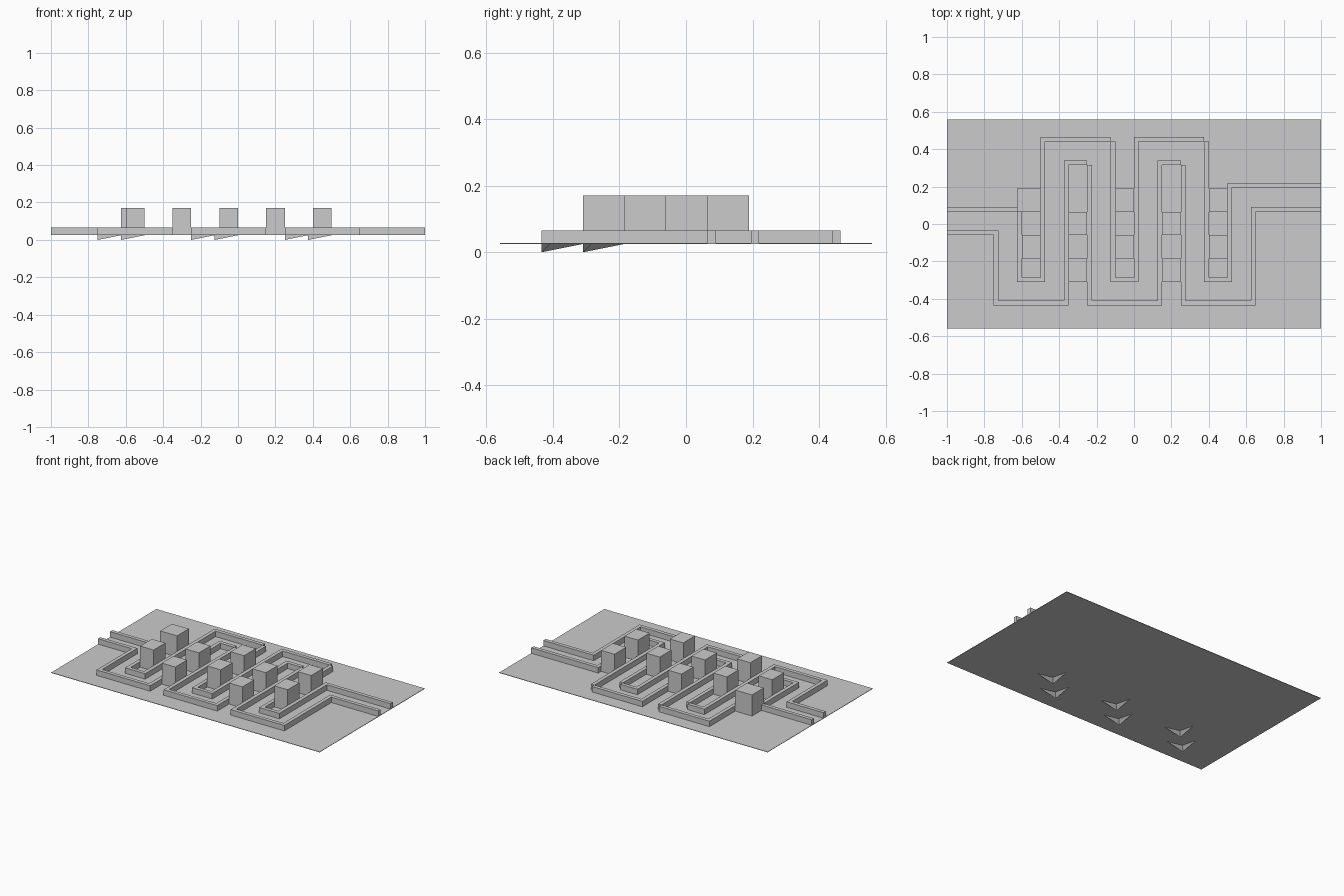
import bpy
import bmesh
from mathutils import Vector

if "Cube" in bpy.data.objects:
    bpy.data.objects.remove(bpy.data.objects["Cube"])

PLATE_LOW, PLATE_TOP = 0.025, 0.028
WALL_TOP, BLOCK_TOP = 0.065, 0.17
HALF = 0.0125          # half the wall thickness


def add_mesh(name, verts, faces):
    mesh = bpy.data.meshes.new(name)
    bm = bmesh.new()
    bv = [bm.verts.new(v) for v in verts]
    for f in faces:
        bm.faces.new([bv[i] for i in f])
    bmesh.ops.recalc_face_normals(bm, faces=bm.faces)
    bm.to_mesh(mesh)
    bm.free()
    obj = bpy.data.objects.new(name, mesh)
    bpy.context.collection.objects.link(obj)
    return obj


def prism(name, outline, z0, z1):
    n = len(outline)
    verts = [(x, y, z) for z in (z0, z1) for x, y in outline]
    faces = [tuple(range(n)), tuple(range(n, 2 * n))]
    faces += [(i, (i + 1) % n, n + (i + 1) % n, n + i) for i in range(n)]
    return add_mesh(name, verts, faces)


def box(name, x0, x1, y0, y1, z0, z1):
    return prism(name, [(x0, y0), (x1, y0), (x1, y1), (x0, y1)], z0, z1)


def wall(name, path):
    """Right-angled wall of constant thickness along a centre line."""
    pts = [Vector(p) for p in path]
    dirs = [(b - a).normalized() for a, b in zip(pts, pts[1:])]
    normals = [Vector((-d.y, d.x)) for d in dirs]
    offs = [normals[0]] + [a + b for a, b in zip(normals, normals[1:])] + [normals[-1]]
    left = [p + o * HALF for p, o in zip(pts, offs)]
    right = [p - o * HALF for p, o in zip(pts, offs)]
    return prism(name, left + right[::-1], PLATE_TOP, WALL_TOP)


# Base plate
box("base_plate", -1, 1, -0.56, 0.56, PLATE_LOW, PLATE_TOP)

# Inner meander wall: entry run, middle run, exit run
A_LOW, A_HIGH = -0.2975, 0.4525
wall("inner_wall_entry", [(-1, 0.0775), (-0.6125, 0.0775), (-0.6125, A_LOW),
                          (-0.4875, A_LOW), (-0.4875, A_HIGH), (-0.125, A_HIGH)])
wall("inner_wall_middle", [(-0.1125, 0.44), (-0.1125, A_LOW), (0.0125, A_LOW),
                           (0.0125, A_HIGH), (0.375, A_HIGH)])
wall("inner_wall_exit", [(0.3875, 0.44), (0.3875, A_LOW), (0.5125, A_LOW),
                         (0.5125, 0.2075), (1, 0.2075)])

# Outer meander wall
B_LOW, B_HIGH = -0.4225, 0.3275
wall("outer_wall_entry", [(-1, -0.0475), (-0.7375, -0.0475), (-0.7375, B_LOW),
                          (-0.3625, B_LOW), (-0.3625, B_HIGH), (-0.25, B_HIGH)])
wall("outer_wall_middle", [(-0.2375, 0.315), (-0.2375, B_LOW), (0.1375, B_LOW),
                           (0.1375, B_HIGH), (0.25, B_HIGH)])
wall("outer_wall_exit", [(0.2625, 0.315), (0.2625, B_LOW), (0.6375, B_LOW),
                         (0.6375, 0.0775), (1, 0.0775)])

# Blocks standing between the walls, staggered column by column
columns = [(-0.6, -0.5), (-0.35, -0.25), (-0.1, 0.0), (0.15, 0.25), (0.4, 0.5)]
for c, (x0, x1) in enumerate(columns):
    for r, y0 in enumerate((0.065, -0.185) if c % 2 == 0 else (-0.06, -0.31)):
        left = -0.625 if c == 0 and r == 0 else x0
        box(f"block_{c + 1}_{r + 1}", left, x1, y0, y0 + 0.125, PLATE_TOP, BLOCK_TOP)

# Pointed corner feet under the front-left wall bends
for row, (x_start, y) in enumerate([(-0.75, -0.435), (-0.625, -0.31)]):
    for i in range(3):
        x = x_start + 0.5 * i
        add_mesh(f"corner_foot_{row + 1}_{i + 1}",
                 [(x, y, 0), (x + 0.125, y, PLATE_LOW), (x, y + 0.125, PLATE_LOW),
                  (x + 0.025, y + 0.025, PLATE_LOW), (x, y, PLATE_LOW)],
                 [(0, 1, 4), (0, 4, 2), (0, 3, 1), (0, 2, 3), (4, 1, 3, 2)])
